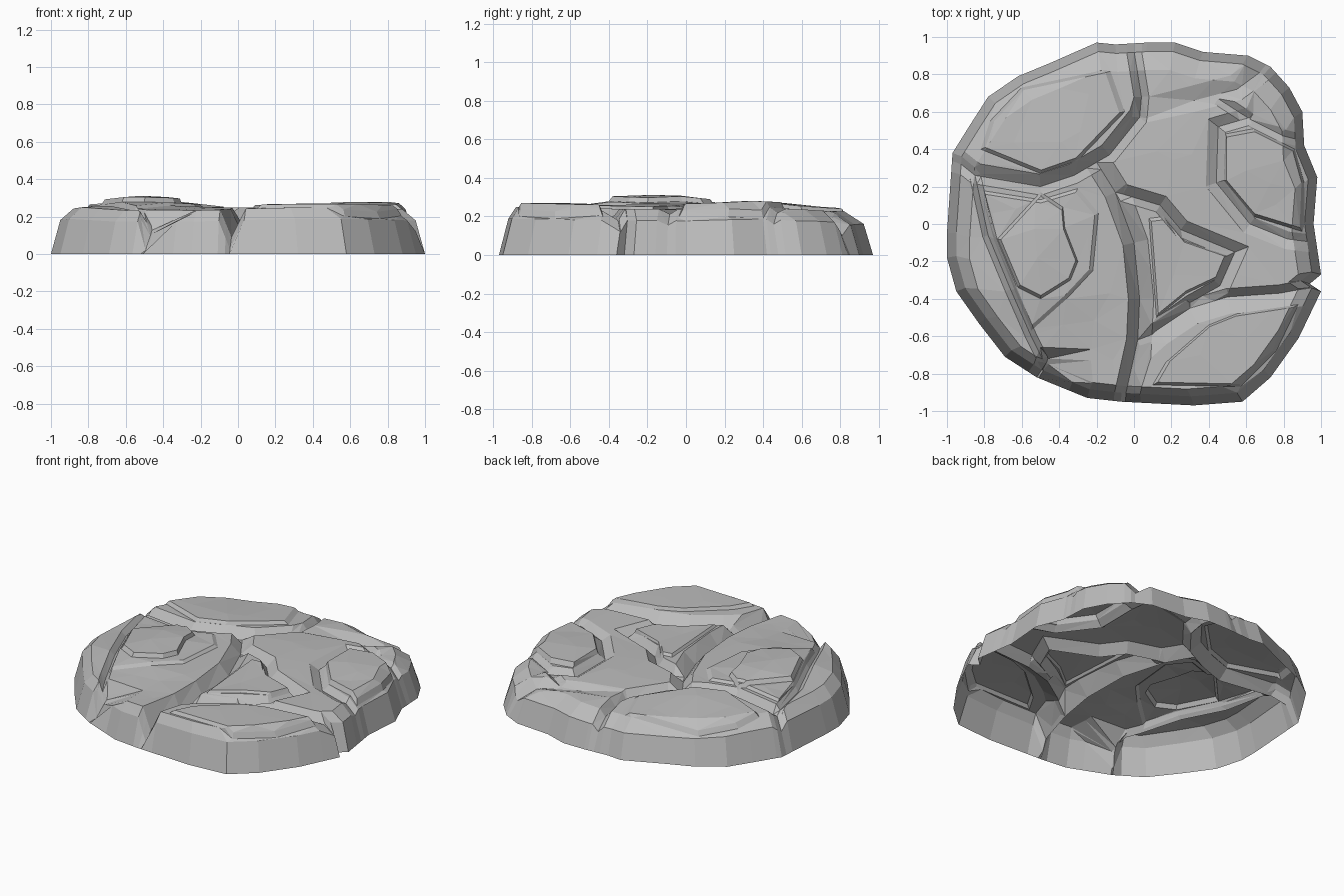
import bpy
import bmesh
import random
from mathutils import Vector
from mathutils.geometry import delaunay_2d_cdt, intersect_point_line

random.seed(4)
cube = bpy.data.objects.get("Cube")
if cube:
    bpy.data.objects.remove(cube, do_unlink=True)


def points(*pairs):
    return [Vector(p) for p in pairs]


def shrink(loop, centre, factor):
    return [centre.lerp(p, factor) for p in loop]


# Footprint of the rock on the ground, with the rim and shoulder above it
footprint = points(
    (1, -.27), (.96, 0), (.98, .25), (.91, .42), (.9, .6), (.83, .73),
    (.73, .84), (.61, .9), (.37, .92), (.22, .97), (.07, .97), (-.1, .96),
    (-.2, .97), (-.45, .86), (-.62, .79), (-.78, .68), (-.87, .54),
    (-.97, .38), (-1, -.05), (-1, -.18), (-.95, -.36), (-.83, -.53),
    (-.69, -.71), (-.52, -.82), (-.25, -.93), (-.07, -.95), (.32, -.97),
    (.58, -.95), (.73, -.82), (.88, -.61), (1, -.36), (.94, -.32))
TAPER = .95
rim = [p * TAPER for p in footprint]
shoulder = shrink(rim, Vector((0, -.4)), .925)

# General heights of the top: x, y, z
heights = [(-.85, 0, .235), (-.5, -.08, .285), (-.5, -.35, .27),
           (-.5, .15, .235), (-.45, .32, .275), (-.5, .58, .245),
           (-.5, .8, .21), (0, .85, .21), (.15, .65, .235), (.2, .4, .25),
           (.1, .1, .25), (.3, -.2, .235), (.7, .02, .23), (.7, .35, .255),
           (.75, .62, .235), (.5, .85, .21), (.4, -.7, .25), (.8, -.2, .24),
           (-.3, -.7, .23), (-.2, -.2, .25), (-.65, -.65, .23)]

# Cracks: path, width on its left and right, depth at start and end
cracks = [
    # left to back
    (points((-1.05, .42), (-.85, .26), (-.5, .2), (-.32, .26), (-.13, .37),
            (.03, .57)), .065, .045, .05, .07),
    (points((.03, .57), (.04, .68), (-.02, 1.05)), .04, .04, .06, .03),
    # centre to front
    (points((-.2, .33), (-.1, .17), (0, -.1), (.03, -.4), (.02, -.62),
            (-.06, -.98)), .075, .06, .06, .16),
    # around the middle slab
    (points((-.06, .16), (.14, .1), (.25, -.03), (.54, -.15), (.46, -.33),
            (.3, -.42)), .055, .04, .06, .05),
    # front right
    (points((.03, -.65), (.12, -.57), (.3, -.45), (.5, -.39), (.78, -.37),
            (1.05, -.32)), .045, .09, .06, .06),
    # around the right slab
    (points((.62, .57), (.45, .52), (.44, .22), (.62, 0), (.82, -.08),
            (1.05, -.11)), .04, .055, .04, .02),
    # back right wedge and its branch
    (points((.32, .66), (.55, .72), (.74, .86)), .08, .06, .03, .08),
    (points((.45, .67), (.62, .56), (.8, .47), (1, .42)), .035, .035, .03, .02),
    # left edge and front left wedge
    (points((-.85, .26), (-.78, -.06), (-.66, -.35), (-.55, -.6),
            (-.49, -.72)), .03, .03, .03, .04),
    (points((-.23, -.73), (-.46, -.72), (-.53, -.9)), .12, .06, 0, .43)]

# Raised plates: outline, rise
plates = [
    # left slab and its cap
    (points((-.82, .18), (-.5, .13), (-.3, .19), (-.19, .06), (-.22, -.25),
            (-.36, -.4), (-.55, -.57), (-.64, -.35), (-.75, -.08)), .015),
    (points((-.5, .17), (-.38, .09), (-.37, -.02), (-.3, -.2), (-.34, -.3),
            (-.5, -.4), (-.62, -.34), (-.73, -.08)), .025),
    # back left slab
    (points((-.82, .4), (-.5, .27), (-.3, .34), (-.05, .6), (-.13, .83),
            (-.6, .73), (-.77, .55)), .02),
    # middle slab
    (points((.08, .03), (.16, .04), (.27, -.09), (.5, -.17), (.45, -.29),
            (.28, -.37), (.12, -.5)), .015),
    # right slab
    (points((.48, .48), (.48, .23), (.64, .04), (.9, -.04), (.91, .22),
            (.86, .4), (.64, .51)), .03),
    # front right slab
    (points((.1, -.86), (.17, -.74), (.4, -.54), (.55, -.48), (.88, -.43),
            (.76, -.68), (.57, -.87)), .02)]
plates = [(loop, shrink(loop, sum(loop, Vector((0, 0))) / len(loop), .93), rise)
          for loop, rise in plates]


def nearest(p, path):
    """Distance to a path, how far along it, and whether p is on its left."""
    best = (9, 0, False)
    for i, (a, b) in enumerate(zip(path, path[1:])):
        t = min(1, max(0, intersect_point_line(p, a, b)[1]))
        left = (b - a).cross(p - a) > 0
        best = min(best, ((p - a.lerp(b, t)).length, (i + t) / (len(path) - 1), left))
    return best


def inside(p, loop):
    hit = False
    for a, b in zip(loop, loop[1:] + loop[:1]):
        if (a.y > p.y) != (b.y > p.y):
            if p.x < a.x + (b.x - a.x) * (p.y - a.y) / (b.y - a.y):
                hit = not hit
    return hit


def ramp(p, outer, inner):
    """Climb from 0 at the outer loop to 1 at the inner loop."""
    if inside(p, inner):
        return 1
    if not inside(p, outer):
        return 0
    low = nearest(p, outer + outer[:1])[0]
    return low / (low + nearest(p, inner + inner[:1])[0])


def offset(path, dist):
    """Shift a path sideways with mitred corners."""
    dirs = [(b - a).normalized() for a, b in zip(path, path[1:])]
    result = []
    for p, before, after in zip(path, dirs[:1] + dirs, dirs + dirs[-1:]):
        mid = (before + after).normalized()
        side = Vector((-mid.y, mid.x)) * dist
        result.append(p + side / max(.6, mid.dot(before)))
    return result


def height(p):
    """Height of the rock top at a point."""
    total = weight = 0
    for x, y, z in heights:
        w = 1 / ((p - Vector((x, y))).length ** 3 + .003)
        total += z * w
        weight += w
    z = total / weight
    for outer, inner, rise in plates:
        z += rise * ramp(p, outer, inner)
    z -= .06 * (1 - ramp(p, rim, shoulder))
    cut = 0
    for path, left, right, start, end in cracks:
        dist, along, on_left = nearest(p, path)
        depth = start + (end - start) * along ** 2
        cut = max(cut, depth * (1 - dist / (left if on_left else right)))
    return max(.02, z - cut)


# Feature lines that shape the top
coords, edges = [], []


def add_line(path, closed=False):
    ids = list(range(len(coords), len(coords) + len(path)))
    coords.extend(path)
    edges.extend(zip(ids, ids[1:] + ids[:1] if closed else ids[1:]))
    return ids


outline = add_line(rim, True)
add_line(shoulder, True)
for path, left, right, start, end in cracks:
    for side in (left, 0, -right):
        add_line(offset(path, side))
for outer, inner, rise in plates:
    add_line(outer, True)
    add_line(inner, True)

# Loose points break the broad areas into facets
for i in range(400):
    p = Vector((random.uniform(-1, 1), random.uniform(-1, 1)))
    if min((p - q).length for q in coords) > .1:
        coords.append(p)
verts, _, faces, _, _, sources = delaunay_2d_cdt(
    coords, edges, [outline], 0, .001)

# Top surface, then side walls pulled down to the ground
bm = bmesh.new()
made = [bm.verts.new((v.x, v.y, height(v))) for v in verts]
for face, source in zip(faces, sources):
    if source:
        bm.faces.new([made[i] for i in face])
bmesh.ops.delete(bm, geom=[v for v in bm.verts if not v.link_faces],
                 context='VERTS')
border = [e for e in bm.edges if e.is_boundary]
for v in bmesh.ops.extrude_edge_only(bm, edges=border)["geom"]:
    if isinstance(v, bmesh.types.BMVert):
        v.co = (v.co.x / TAPER, v.co.y / TAPER, 0)
bmesh.ops.recalc_face_normals(bm, faces=bm.faces)
if sum(f.normal.z * f.calc_area() for f in bm.faces) < 0:
    bmesh.ops.reverse_faces(bm, faces=bm.faces)
mesh = bpy.data.meshes.new("rock_shell")
bm.to_mesh(mesh)
bm.free()
rock = bpy.data.objects.new("rock_shell", mesh)
bpy.context.collection.objects.link(rock)

# Stone colour
stone = bpy.data.materials.new("grey_stone")
stone.use_nodes = True
grey = (.5, .5, .5, 1)
stone.diffuse_color = grey
stone.node_tree.nodes["Principled BSDF"].inputs["Base Color"].default_value = grey
mesh.materials.append(stone)
